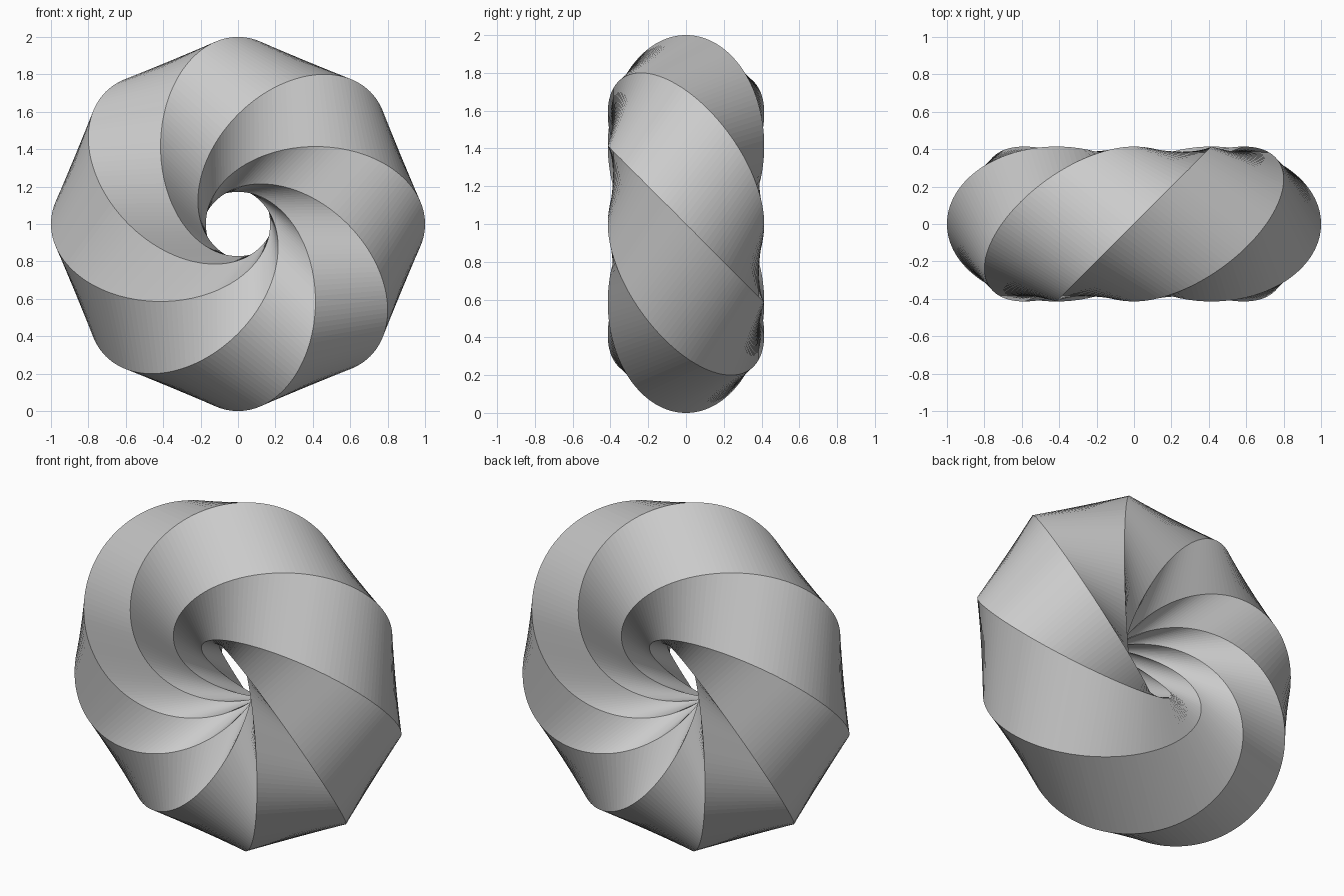
import bpy, bmesh
from math import sin, cos, pi, sqrt
from mathutils import Vector, Matrix

if "Cube" in bpy.data.objects:
    bpy.data.objects.remove(bpy.data.objects["Cube"])

RINGS = 8            # tilted circles spaced around the axis
SEG = 128            # points on each circle
R = 2 - sqrt(2)      # circle radius (ring radius of the torus)
r = sqrt(2) - 1      # tube radius = offset of each circle's centre

bm = bmesh.new()

# Sharp edges: 45 degree tilted circles on a torus around the y axis
rings = []
for k in range(RINGS):
    turn = Matrix.Rotation(-2 * pi * k / RINGS, 3, 'Y')   # turns +x towards +z
    ring = []
    for i in range(SEG):
        # each circle starts one eighth turn earlier so the strips run across evenly
        t = 2 * pi * (i / SEG - k / RINGS)
        p = Vector((r + R * cos(t), -r * sin(t), r * sin(t)))
        ring.append(bm.verts.new(turn @ p + Vector((0, 0, 1))))
    rings.append(ring)

# Ruled strips between neighbouring circles
for k in range(RINGS):
    a, b = rings[k], rings[(k + 1) % RINGS]
    for i in range(SEG):
        j = (i + 1) % SEG
        bm.faces.new((a[i], a[j], b[j], b[i]))

bmesh.ops.recalc_face_normals(bm, faces=bm.faces)
mesh = bpy.data.meshes.new("twisted_ring")
bm.to_mesh(mesh)
bm.free()
obj = bpy.data.objects.new("twisted_ring", mesh)
bpy.context.collection.objects.link(obj)
